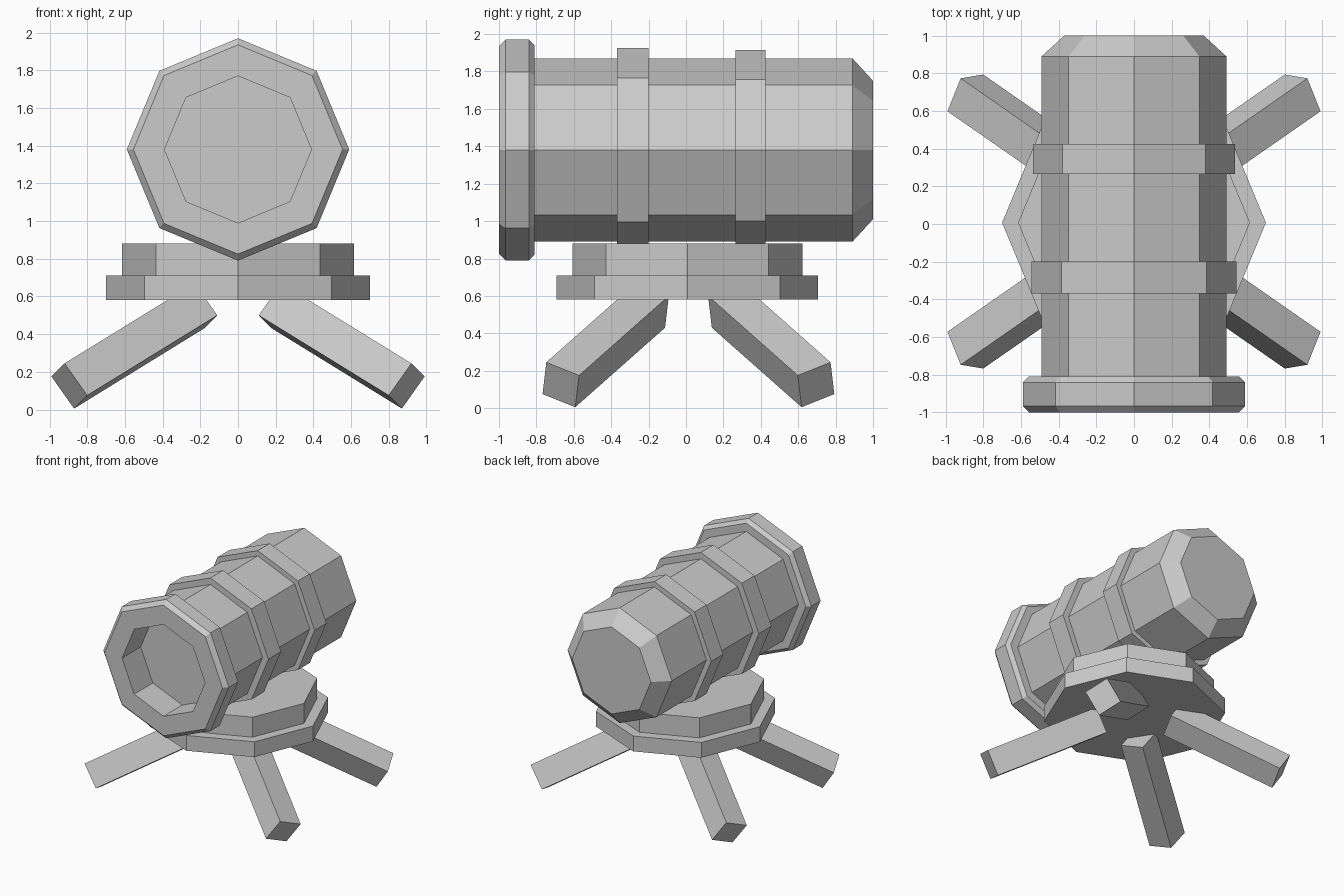
import bpy, bmesh
from math import cos, sin, pi
from mathutils import Matrix, Vector

if "Cube" in bpy.data.objects:
    bpy.data.objects.remove(bpy.data.objects["Cube"])

SIDES = 8
BARREL_Z = 1.38


def add_object(name, bm, location):
    bmesh.ops.recalc_face_normals(bm, faces=bm.faces)
    mesh = bpy.data.meshes.new(name)
    bm.to_mesh(mesh)
    bm.free()
    obj = bpy.data.objects.new(name, mesh)
    obj.location = location
    bpy.context.collection.objects.link(obj)
    return obj


def lathe(name, profile, location, along_y=True, closed=False):
    """Spin (radius, position) points into an octagonal solid."""
    bm = bmesh.new()
    rings = []
    for r, p in profile:
        ring = []
        for k in range(SIDES):
            a, b = r * cos(2 * pi * k / SIDES), r * sin(2 * pi * k / SIDES)
            ring.append(bm.verts.new((a, p, b) if along_y else (a, b, p)))
        rings.append(ring)
    pairs = list(zip(rings, rings[1:]))
    if closed:
        pairs.append((rings[-1], rings[0]))
    else:
        bm.faces.new(rings[0])
        bm.faces.new(rings[-1])
    for lo, hi in pairs:
        for k in range(SIDES):
            n = (k + 1) % SIDES
            bm.faces.new((lo[k], lo[n], hi[n], hi[k]))
    return add_object(name, bm, location)


# Barrel: bore floor, bore, flared muzzle, body and chamfered breech
lathe("barrel", [(0.39, -0.75), (0.39, -1.0), (0.555, -1.0), (0.59, -0.965),
                 (0.59, -0.84), (0.56, -0.81), (0.49, -0.81),
                 (0.49, 0.89), (0.37, 1.0)], (0, 0, BARREL_Z))

# Reinforcing bands around the barrel
for name, r, y0, y1 in (("front_band", 0.545, -0.37, -0.20),
                        ("rear_band", 0.535, 0.265, 0.425)):
    lathe(name, [(0.47, y0), (r, y0), (r, y1), (0.47, y1)],
          (0, 0, BARREL_Z), closed=True)

# Two stacked octagonal base plates
for name, r, z0, z1 in (("lower_plate", 0.70, 0.58, 0.71),
                        ("upper_plate", 0.615, 0.71, 0.88)):
    lathe(name, [(r, z0), (r, z1)], (0, 0.007, 0), along_y=False)

# Splayed square leg, mirrored to all four corners
foot = Vector((0.87, 0.605, 0.005))
edge_a = Vector((0.12, -0.02, 0.17))
edge_b = Vector((-0.07, 0.175, 0.07))
length = Vector((-0.69, -0.48, 0.425))
centre = foot + (edge_a + edge_b + length) / 2
box = Matrix((edge_a, edge_b, length)).transposed().to_4x4()
bm = bmesh.new()
bmesh.ops.create_cube(bm, size=1, matrix=Matrix.Translation(centre) @ box)
legs = add_object("legs", bm, (0, 0.013, 0))
mirror = legs.modifiers.new("four_corners", 'MIRROR')
mirror.use_axis = (True, True, False)
mirror.use_mirror_merge = False
